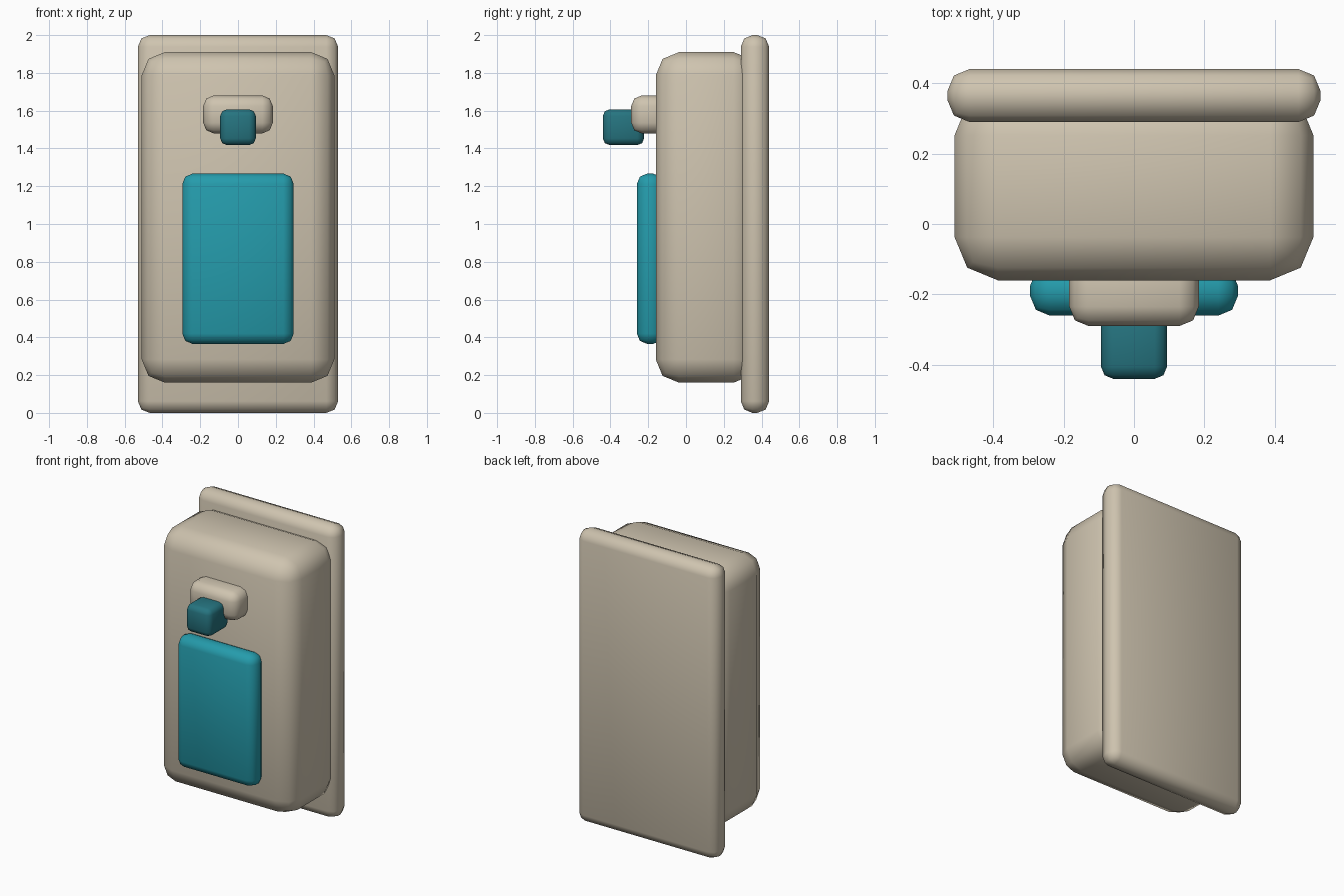
import bpy, bmesh

if "Cube" in bpy.data.objects:
    bpy.data.objects.remove(bpy.data.objects["Cube"])


def material(name, rgb):
    m = bpy.data.materials.new(name)
    m.diffuse_color = (*rgb, 1.0)
    m.use_nodes = True
    m.node_tree.nodes["Principled BSDF"].inputs["Base Color"].default_value = m.diffuse_color
    return m


beige = material("warm_beige", (0.62, 0.55, 0.43))
teal = material("teal", (0.018, 0.33, 0.41))
dark_teal = material("dark_teal", (0.019, 0.175, 0.215))


def rounded_box(name, x, y, z, bevel, mat):
    """Smooth box spanning the (min, max) ranges, with two-step rounded edges."""
    bm = bmesh.new()
    bmesh.ops.create_cube(bm, size=1.0)
    for v in bm.verts:
        for i, (lo, hi) in enumerate((x, y, z)):
            v.co[i] = (lo + hi) / 2 + v.co[i] * (hi - lo)
    bmesh.ops.bevel(bm, geom=bm.edges[:], offset=bevel, segments=2,
                    profile=0.5, affect='EDGES', clamp_overlap=True)
    bmesh.ops.recalc_face_normals(bm, faces=bm.faces[:])
    for f in bm.faces:
        f.smooth = True
    mesh = bpy.data.meshes.new(name)
    bm.to_mesh(mesh)
    bm.free()
    mesh.materials.append(mat)
    obj = bpy.data.objects.new(name, mesh)
    bpy.context.collection.objects.link(obj)
    return obj


# wall plate and main housing
rounded_box("back_plate", (-0.53, 0.53), (0.29, 0.44), (0.0, 2.0), 0.062, beige)
rounded_box("housing", (-0.51, 0.51), (-0.16, 0.375), (0.16, 1.91), 0.123, beige)

# front panel
rounded_box("front_panel", (-0.295, 0.295), (-0.26, -0.12), (0.365, 1.267), 0.055, teal)

# spout block with its nozzle
rounded_box("spout_block", (-0.184, 0.184), (-0.29, -0.07), (1.48, 1.68), 0.055, beige)
rounded_box("nozzle", (-0.094, 0.094), (-0.44, -0.222), (1.418, 1.607), 0.035, dark_teal)
